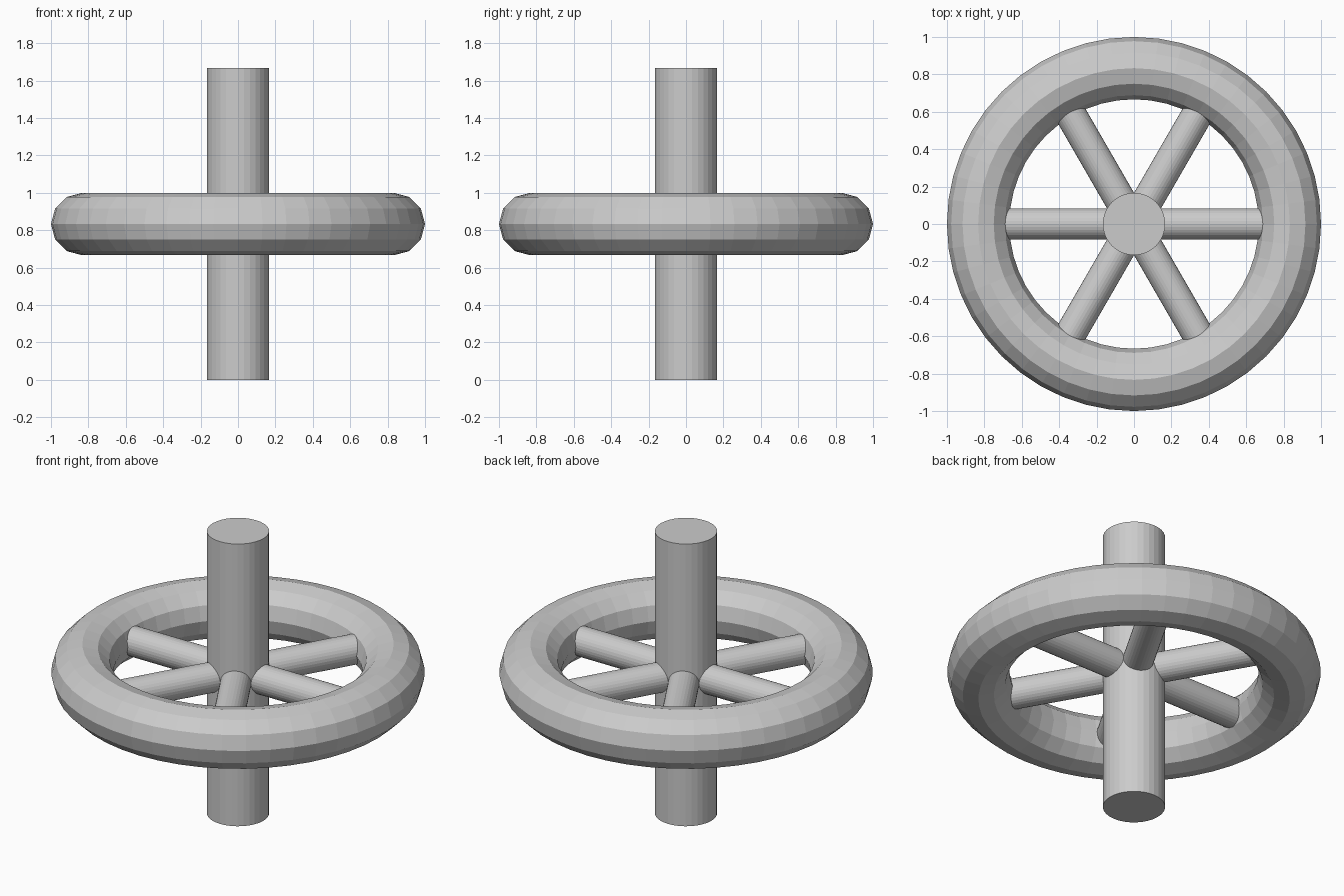
import bpy, math

if "Cube" in bpy.data.objects:
    bpy.data.objects.remove(bpy.data.objects["Cube"])

RIM_R, TUBE_R = 0.8333, 0.1667
MID_Z = 0.8333

grey = bpy.data.materials.new("plain grey")
grey.diffuse_color = (0.6, 0.6, 0.6, 1)
grey.use_nodes = True
grey.node_tree.nodes["Principled BSDF"].inputs["Base Color"].default_value = grey.diffuse_color

def finish(name):
    ob = bpy.context.object
    ob.name = name
    ob.data.materials.append(grey)
    return ob

# Rim
bpy.ops.mesh.primitive_torus_add(major_radius=RIM_R, minor_radius=TUBE_R,
                                 major_segments=48, minor_segments=12,
                                 location=(0, 0, MID_Z))
finish("rim")

# Axle
bpy.ops.mesh.primitive_cylinder_add(vertices=32, radius=TUBE_R, depth=2 * MID_Z,
                                    location=(0, 0, MID_Z))
finish("axle")

# Three bars through the axle give six spokes
for i in range(3):
    bpy.ops.mesh.primitive_cylinder_add(vertices=32, radius=TUBE_R / 2, depth=2 * RIM_R,
                                        location=(0, 0, MID_Z),
                                        rotation=(0, math.pi / 2, i * math.pi / 3))
    finish(f"spoke_bar_{i + 1}")
